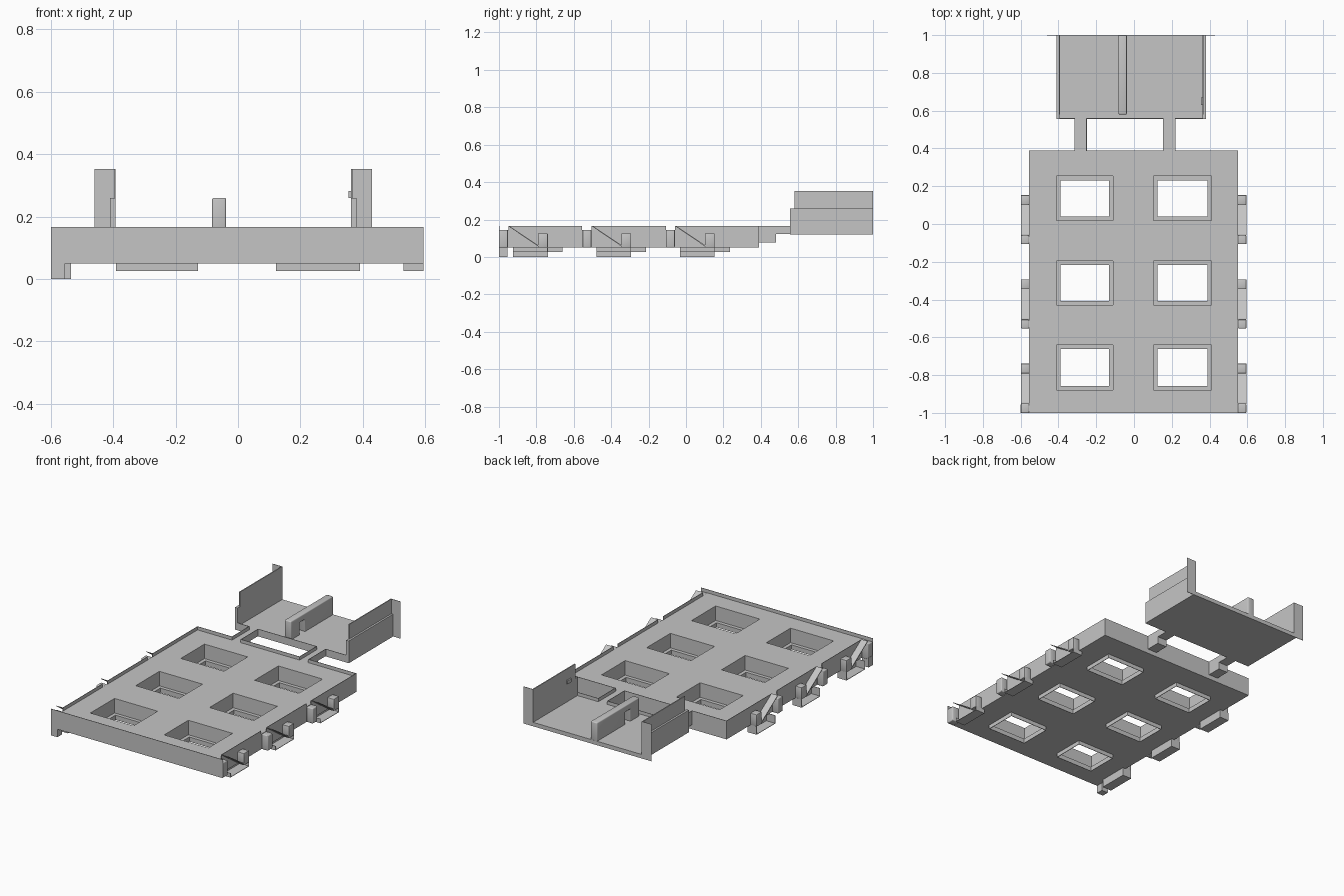
import bpy, bmesh
from mathutils import Vector

if "Cube" in bpy.data.objects:
    bpy.data.objects.remove(bpy.data.objects["Cube"])

grey = bpy.data.materials.new("plain_grey")
grey.diffuse_color = (0.56, 0.56, 0.56, 1)
grey.use_nodes = True
grey.node_tree.nodes["Principled BSDF"].inputs["Base Color"].default_value = grey.diffuse_color
T = 0.003                      # sheet thickness
DECK, RIM = 0.145, 0.166       # recessed deck height and rim height


def finish(name, bm):
    bmesh.ops.recalc_face_normals(bm, faces=bm.faces)
    me = bpy.data.meshes.new(name)
    bm.to_mesh(me)
    bm.free()
    ob = bpy.data.objects.new(name, me)
    bpy.context.collection.objects.link(ob)
    me.materials.append(grey)
    return ob


def add_box(bm, x, y, z):
    verts = bmesh.ops.create_cube(bm, size=1)["verts"]
    for v in verts:
        v.co = Vector(r[0] + (c + 0.5) * (r[1] - r[0]) for c, r in zip(v.co, (x, y, z)))


def boxes(name, *parts):
    bm = bmesh.new()
    for p in parts:
        add_box(bm, *p)
    return finish(name, bm)


def prism_x(name, outline, x0, x1):
    """Extrude a (y, z) outline from x0 to x1."""
    bm = bmesh.new()
    face = bm.faces.new([bm.verts.new((x0, y, z)) for y, z in outline])
    new = bmesh.ops.extrude_face_region(bm, geom=[face])["geom"]
    bmesh.ops.translate(bm, vec=(x1 - x0, 0, 0),
                        verts=[g for g in new if isinstance(g, bmesh.types.BMVert)])
    return finish(name, bm)


def apply_mod(ob, kind, **kw):
    m = ob.modifiers.new(kind, kind)
    for k, v in kw.items():
        setattr(m, k, v)
    bpy.context.view_layer.objects.active = ob
    bpy.ops.object.modifier_apply(modifier=m.name)


def soften(ob, width, segments=3):
    apply_mod(ob, 'BEVEL', width=width, segments=segments, limit_method='ANGLE')
    bpy.ops.object.select_all(action='DESELECT')
    ob.select_set(True)
    bpy.ops.object.shade_smooth_by_angle()


def inset(r, d):
    return (r[0] + d, r[1] - d)


# Deck slab with six stepped windows
deck = boxes("deck", ((-0.555, 0.55), (-0.999, 0.39), (0.05, DECK)))
columns = [(-0.41, -0.11), (0.103, 0.41)]
rows = [(-0.88, -0.64), (-0.43, -0.195), (0.018, 0.253)]
windows = [(c, r) for c in columns for r in rows]
upper = boxes("upper_cutter", *[(c, r, (0.054, 0.3)) for c, r in windows])
lower = boxes("lower_cutter", *[(inset(c, 0.022), inset(r, 0.022), (0.0, 0.3)) for c, r in windows])
for cutter in (upper, lower):
    cutter.hide_render = True
    apply_mod(deck, 'BOOLEAN', object=cutter, operation='DIFFERENCE', solver='EXACT')
    bpy.data.objects.remove(cutter)

# Collars hanging below each window
for c, r in windows:
    ox, oy = inset(c, 0.019), inset(r, 0.019)
    ix, iy = inset(c, 0.022), inset(r, 0.022)
    z = (0.025, 0.052)
    boxes("window_collar",
          ((ox[0], ix[0]), oy, z), ((ix[1], ox[1]), oy, z),
          (ix, (oy[0], iy[0]), z), (ix, (iy[1], oy[1]), z))

# Front plate across the full width
boxes("front_plate", ((-0.6, 0.595), (-1.0, -1.0 + T), (0.05, RIM)))
boxes("front_leg", ((-0.6, -0.555), (-1.0, -0.955), (0.0, 0.06)))

# Thin rim around the deck, open at the fins and at the arms
arms = [(-0.315, -0.25), (0.154, 0.22)]
rz = (DECK - 0.01, RIM)
side_runs = [(-0.95, -0.555), (-0.505, -0.108), (-0.06, 0.39)]
boxes("side_rim", *[(x, run, rz) for run in side_runs
                    for x in ((-0.555, -0.555 + T), (0.55 - T, 0.55))])
back_runs = [(-0.555, arms[0][0]), (arms[0][1], arms[1][0]), (arms[1][1], 0.55)]
boxes("back_rim", *[(run, (0.39 - T, 0.39), rz) for run in back_runs])

# Side brackets: fin, sloping brace, post and hanging pocket
for x_in, x_out, low in ((-0.555, -0.598, 0.0), (0.55, 0.595, 0.025)):
    side = 1 if x_out > 0 else -1
    xr = sorted((x_in, x_out))
    px = sorted((x_in - side * 0.02, x_out))
    inner = sorted((x_in - side * 0.02, x_in - side * (0.02 - T)))
    for y in (-0.999, -0.553, -0.107):
        fin = boxes("bracket_fin", (xr, (y, y + 0.047), (0.05, DECK)))
        soften(fin, 0.005)
        prism_x("bracket_brace",
                [(y + 0.047, RIM), (y + 0.053, RIM), (y + 0.214, 0.06), (y + 0.208, 0.056)], *xr)
        post = boxes("bracket_post", (xr, (y + 0.208, y + 0.26), (0.05, 0.125)))
        soften(post, 0.003, 2)
        pz = (low, 0.052)
        boxes("bracket_pocket",
              (px, (y + 0.075, y + 0.26), (low, low + T)),
              (inner, (y + 0.075, y + 0.26), pz),
              (px, (y + 0.075, y + 0.075 + T), pz),
              (px, (y + 0.26 - T, y + 0.26), pz))

# Arms: shallow channels joining the deck to the rear tray
for x0, x1 in arms:
    boxes("arm", ((x0, x1), (0.385, 0.56), (0.122, DECK)),
          ((x0, x0 + T), (0.387, 0.56), rz), ((x1 - T, x1), (0.387, 0.56), rz))
    boxes("arm_foot", ((x0, x1), (0.385, 0.48), (0.078, 0.124)))

# Rear tray floor, front rim, side walls and back flanges
boxes("tray_floor", ((-0.41, 0.38), (0.557, 1.0), (0.12, DECK)))
front_runs = [(-0.41, arms[0][0]), (arms[0][1], arms[1][0]), (arms[1][1], 0.38)]
boxes("tray_front_rim", *[(run, (0.557, 0.557 + T), rz) for run in front_runs])
for side, outer in ((-1, -0.41), (1, 0.38)):
    def sx(a, b):
        return sorted((outer - side * a, outer - side * b))
    boxes("tray_wall", (sx(0, 0.018), (0.557, 1.0), (0.12, 0.26)))
    boxes("tray_wall_top", (sx(0.012, 0.018), (0.58, 1.0), (0.255, 0.352)))
    boxes("back_flange", (sx(-0.05, 0.018), (1.0 - T, 1.0), (0.12, 0.352)))
boxes("wall_tab", ((0.354, 0.363), (0.63, 0.67), (0.26, 0.282)))

# Tray divider with a notch near its front
divider = prism_x("tray_divider",
                  [(0.58, 0.14), (0.67, 0.14), (0.67, 0.22), (0.72, 0.22),
                   (0.72, 0.14), (1.0, 0.14), (1.0, 0.26), (0.58, 0.26)],
                  -0.083, -0.038)
soften(divider, 0.006)
